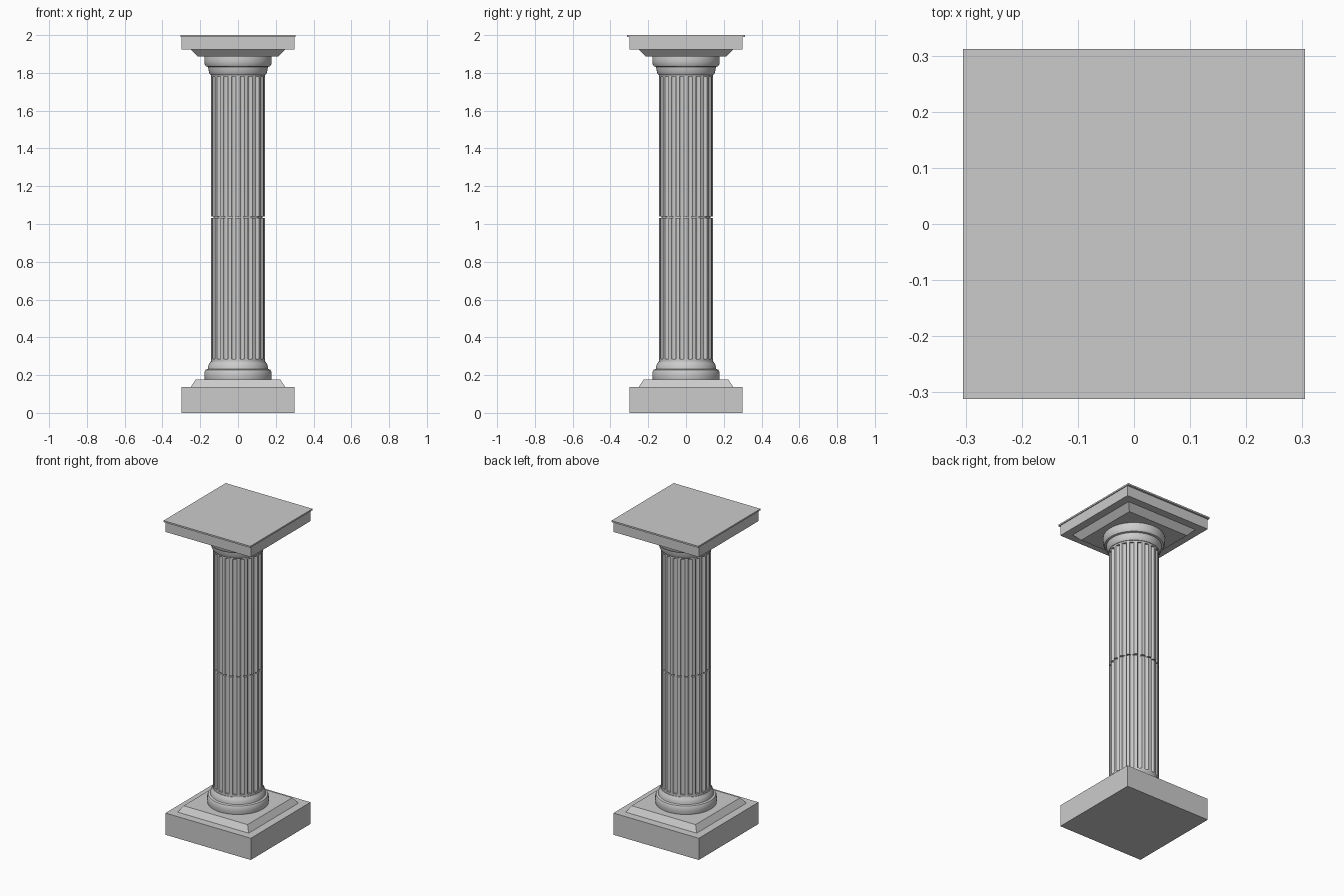
import bpy, bmesh
from math import sin, cos, pi, radians

if "Cube" in bpy.data.objects:
    bpy.data.objects.remove(bpy.data.objects["Cube"])


def make_object(name, rings, smooth=True):
    """Loft a stack of closed rings and cap both ends."""
    bm = bmesh.new()
    loops = [[bm.verts.new(p) for p in ring] for ring in rings]
    n = len(loops[0])
    for a, b in zip(loops, loops[1:]):
        for i in range(n):
            j = (i + 1) % n
            bm.faces.new((a[i], a[j], b[j], b[i]))
    bm.faces.new(loops[0][::-1])
    bm.faces.new(loops[-1])
    bmesh.ops.remove_doubles(bm, verts=bm.verts, dist=1e-5)
    bmesh.ops.recalc_face_normals(bm, faces=bm.faces)
    mesh = bpy.data.meshes.new(name)
    bm.to_mesh(mesh)
    bm.free()
    obj = bpy.data.objects.new(name, mesh)
    bpy.context.collection.objects.link(obj)
    if smooth:
        bpy.ops.object.select_all(action='DESELECT')
        obj.select_set(True)
        bpy.context.view_layer.objects.active = obj
        bpy.ops.object.shade_smooth_by_angle(angle=radians(35))
    return obj


def square_stack(name, profile):
    """Profile entries are (half width x, half width y, z)."""
    return make_object(name, [[(-x, -y, z), (x, -y, z), (x, y, z), (-x, y, z)]
                              for x, y, z in profile], smooth=False)


def turned(name, profile, sides=64):
    """Profile entries are (radius, z)."""
    return make_object(name, [[(r * cos(2 * pi * i / sides), r * sin(2 * pi * i / sides), z)
                               for i in range(sides)] for r, z in profile])


# Square plinth with its sloped step
square_stack("plinth", [(0.30, 0.30, 0), (0.30, 0.30, 0.138), (0.25, 0.25, 0.138),
                        (0.225, 0.225, 0.176)])

# Round base moulding
turned("base_moulding", [(0.174, 0.17), (0.177, 0.18), (0.178, 0.20), (0.177, 0.218),
                         (0.172, 0.228), (0.160, 0.232), (0.158, 0.245), (0.154, 0.258),
                         (0.148, 0.266), (0.146, 0.272)])

# Fluted shaft: closed flute ends and a thin joint groove halfway up
FLUTES, R_OUT, R_IN, STEPS = 20, 0.143, 0.130, 6
PITCH = 2 * pi / FLUTES
FLUTE = 0.58 * PITCH


def shaft_ring(z, kind):
    pts = []
    for f in range(FLUTES):
        start = -pi / 2 + f * PITCH + (PITCH - FLUTE) / 2
        for s in range(STEPS + 1):
            t = s / STEPS
            a = start + FLUTE * t
            dip = max(0, 1 - (2 * t - 1) ** 2) ** 0.5
            r = {"plain": R_OUT, "core": R_IN,
                 "fluted": R_OUT - (R_OUT - R_IN) * dip}[kind]
            pts.append((r * cos(a), r * sin(a), z))
    return pts


make_object("fluted_shaft", [shaft_ring(z, k) for z, k in (
    (0.265, "plain"), (0.285, "plain"), (0.285, "fluted"), (1.031, "fluted"),
    (1.031, "core"), (1.039, "core"), (1.039, "fluted"), (1.78, "fluted"),
    (1.78, "plain"), (1.80, "plain"))])

# Round capital moulding
turned("capital_moulding", [(0.146, 1.79), (0.150, 1.795), (0.154, 1.805), (0.157, 1.82),
                            (0.159, 1.832), (0.170, 1.835), (0.176, 1.845), (0.178, 1.862),
                            (0.178, 1.88), (0.176, 1.895)])

# Square abacus with sloped underside and thin top lip
square_stack("abacus", [(0.215, 0.215, 1.888), (0.25, 0.25, 1.925), (0.30, 0.30, 1.925),
                        (0.30, 0.30, 1.99), (0.305, 0.312, 1.99), (0.305, 0.312, 2.0)])
